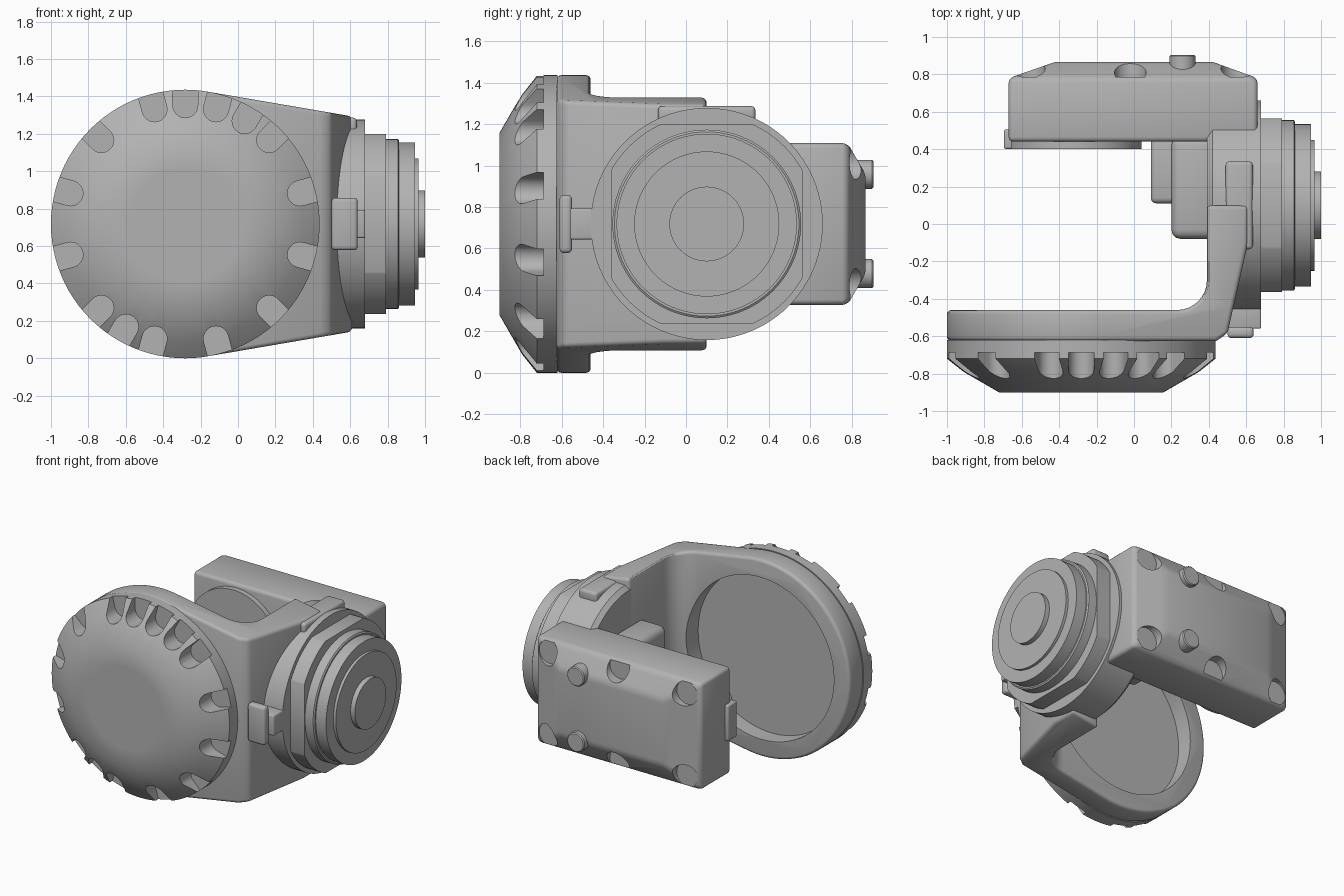
import bpy, bmesh, math
from math import sin, cos, pi, radians

if "Cube" in bpy.data.objects:
    bpy.data.objects.remove(bpy.data.objects["Cube"], do_unlink=True)

grey = bpy.data.materials.new("cast_grey")
grey.use_nodes = True
colour = (0.45, 0.45, 0.45, 1)
grey.diffuse_color = colour
grey.node_tree.nodes["Principled BSDF"].inputs["Base Color"].default_value = colour

MID = 0.718        # height of the main axis
CAP = (-0.282, MID)  # centre of the round front housing (x, z)
HUB = (0.10, MID)    # centre of the side hub (y, z)
R = 0.718


def place(axis, u, v, t):
    return {"x": (t, u, v), "y": (u, t, v), "z": (u, v, t)}[axis]


def finish(name, bm):
    bmesh.ops.recalc_face_normals(bm, faces=bm.faces)
    mesh = bpy.data.meshes.new(name)
    bm.to_mesh(mesh)
    bm.free()
    mesh.materials.append(grey)
    ob = bpy.data.objects.new(name, mesh)
    bpy.context.collection.objects.link(ob)
    return ob


def lathe(name, axis, centre, profile, n=96):
    """Rings of (radius, position) along an axis, closed at both ends."""
    bm = bmesh.new()
    rings = []
    for r, t in profile:
        rings.append([bm.verts.new(place(axis, centre[0] + r * cos(2 * pi * i / n),
                                         centre[1] + r * sin(2 * pi * i / n), t)) for i in range(n)])
    for a, b in zip(rings, rings[1:]):
        for i in range(n):
            j = (i + 1) % n
            bm.faces.new((a[i], a[j], b[j], b[i]))
    bm.faces.new(rings[0])
    bm.faces.new(rings[-1])
    return finish(name, bm)


def prism(name, axis, pts, t0, t1):
    bm = bmesh.new()
    ends = [[bm.verts.new(place(axis, u, v, t)) for u, v in pts] for t in (t0, t1)]
    for e in ends:
        bm.faces.new(e)
    for i in range(len(pts)):
        j = (i + 1) % len(pts)
        bm.faces.new((ends[0][i], ends[0][j], ends[1][j], ends[1][i]))
    return finish(name, bm)


def hull(name, pts):
    bm = bmesh.new()
    for p in pts:
        bm.verts.new(p)
    bmesh.ops.convex_hull(bm, input=bm.verts)
    bmesh.ops.dissolve_limit(bm, angle_limit=0.01, verts=bm.verts, edges=bm.edges)
    return finish(name, bm)


def box(name, x, y, z):
    return hull(name, [(a, b, c) for a in x for b in y for c in z])


def apply(ob, mod):
    with bpy.context.temp_override(object=ob, active_object=ob, selected_objects=[ob]):
        bpy.ops.object.modifier_apply(modifier=mod.name)


def boolean(ob, tool, op="DIFFERENCE"):
    m = ob.modifiers.new("bool", "BOOLEAN")
    m.operation, m.solver, m.object = op, "EXACT", tool
    apply(ob, m)
    bpy.data.objects.remove(tool, do_unlink=True)


def bevel(ob, width, segments=3, angle=35):
    m = ob.modifiers.new("bevel", "BEVEL")
    m.width, m.segments = width, segments
    m.limit_method, m.angle_limit = "ANGLE", radians(angle)
    apply(ob, m)
    return ob


# Bent body: plan outline crossed with the tapering front outline
fillet = [(0.23 + 0.16 * cos(a), -0.30 + 0.16 * sin(a))
          for a in [-pi / 2 * i / 8 for i in range(9)]]
plan = [(-1.1, -0.625), (0.44, -0.625), (0.50, -0.585), (0.53, -0.45), (0.61, -0.10),
        (0.61, 0.10), (0.39, 0.10)] + fillet + [(-1.1, -0.46)]
body = prism("bent_body", "z", plan, -0.1, 1.6)
rim = [(CAP[0] + R * cos(a), MID + R * sin(a)) for a in [2 * pi * i / 96 for i in range(96)]]
ends = [(x, MID + s * 0.56) for x in (0.49, 0.7) for s in (1, -1)]
boolean(body, hull("front_outline", [(x, y, z) for x, z in rim + ends for y in (-0.8, 0.4)]),
        "INTERSECT")
bevel(body, 0.022)
boolean(body, lathe("recess_cutter", "y", CAP, [(0.59, -0.58), (0.59, -0.3)]))

# Round cap with finger notches around its rim
cap = lathe("front_cap", "y", CAP, [(R, -0.62), (R, -0.72), (0.63, -0.79), (0.44, -0.90),
                                    (0.30, -0.90), (0.12, -0.90)])
for deg in (-135, -120, -105, -75, -45, -15, 15, 45, 60, 75, 90, 105, 135, 165, 195):
    a = radians(deg)
    slot = [(0.635 + 0.067 * cos(b), 0.067 * sin(b))
            for b in [pi / 2 + pi * i / 12 for i in range(13)]] + [(0.8, -0.067), (0.8, 0.067)]
    pts = [(CAP[0] + u * cos(a) - v * sin(a), MID + u * sin(a) + v * cos(a)) for u, v in slot]
    boolean(cap, prism("notch_cutter", "y", pts, -1.0, -0.688))

# Side hub, flat-sided nut and stepped output rings
lathe("side_hub", "x", HUB, [(0.53, 0.39), (0.56, 0.42), (0.56, 0.68)])
nut = lathe("hub_nut", "x", HUB, [(0.53, 0.66), (0.53, 0.79)])
boolean(nut, box("nut_flats", (0.5, 0.9), (HUB[0] - 0.463, HUB[0] + 0.463),
                 (MID - 0.482, MID + 0.482)), "INTERSECT")
lathe("output_rings", "x", HUB, [(0.455, 0.78), (0.455, 0.855), (0.445, 0.862), (0.435, 0.862),
                                 (0.435, 0.945), (0.35, 0.945), (0.35, 0.965),
                                 (0.18, 0.965), (0.18, 1.0)])
bevel(box("top_pad", (0.49, 0.635), (-0.135, 0.335), (1.2, 1.287)), 0.02)

# Hooked clip on the front of the hub
bevel(box("clip_bar", (0.50, 0.64), (-0.61, -0.55), (MID - 0.14, MID + 0.14)), 0.02)
bevel(box("clip_neck", (0.50, 0.68), (-0.56, -0.40), (MID - 0.075, MID + 0.075)), 0.01)

# Rear arm with sloped back edges, scallops and knobs
arm_pts = [(x, y, MID + s * 0.39) for x in (-0.67, 0.66) for y in (0.44, 0.78) for s in (1, -1)]
arm_pts += [(x, 0.867, MID + s * 0.24) for x in (-0.42, 0.42) for s in (1, -1)]
arm = bevel(hull("rear_arm", arm_pts), 0.025, angle=20)
for s in (1, -1):
    for x, h, r in ((-0.56, 0.30, 0.085), (0.55, 0.30, 0.085), (-0.02, 0.34, 0.085)):
        boolean(arm, lathe("scallop_cutter", "y", (x, MID + s * h), [(r, 0.785), (r, 1.0)], 32))
    lathe("knob", "y", (0.26, MID + s * 0.24), [(0.07, 0.75), (0.07, 0.897), (0.063, 0.904)], 40)

# Bearing disc and stop tab on the arm's inner face
lathe("bearing_disc", "y", (-0.32, MID), [(0.36, 0.402), (0.36, 0.46)])
bevel(box("stop_tab", (-0.695, -0.55), (0.402, 0.505), (MID - 0.13, MID + 0.13)), 0.01)

# Inner housing in the elbow
bevel(box("inner_housing", (0.20, 0.45), (-0.08, 0.47), (MID - 0.26, MID + 0.26)), 0.05)
bevel(box("inner_connector", (0.09, 0.30), (0.11, 0.47), (MID - 0.2, MID + 0.2)), 0.03)

# Smooth the curved faces, keep the edges crisp
for ob in bpy.context.collection.objects:
    if ob.type == "MESH" and grey.name in ob.data.materials:
        bpy.ops.object.select_all(action="DESELECT")
        ob.select_set(True)
        bpy.context.view_layer.objects.active = ob
        bpy.ops.object.shade_smooth_by_angle(angle=radians(33))
